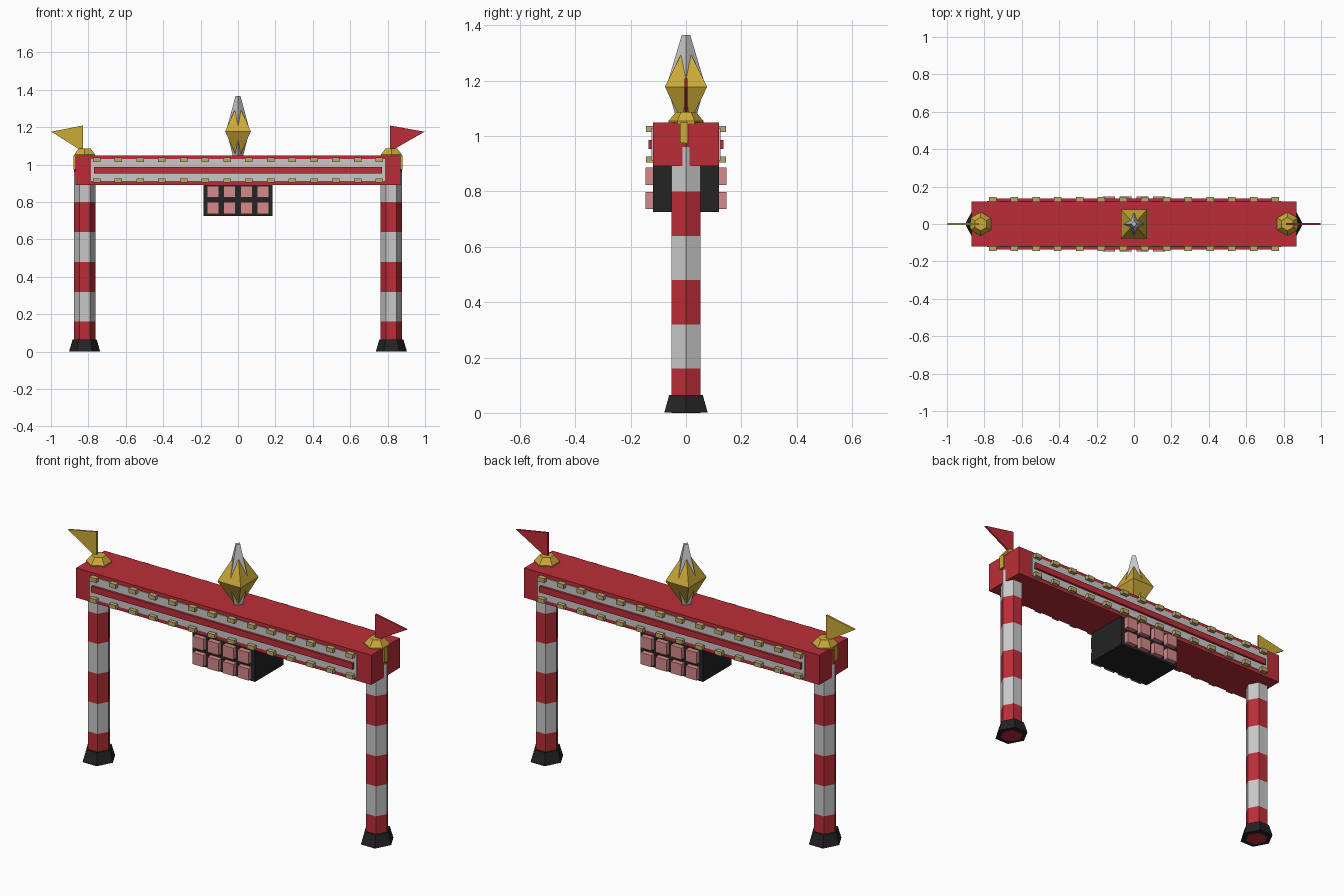
import bpy, bmesh
from math import cos, sin, pi, radians

cube = bpy.data.objects.get("Cube")
if cube:
    bpy.data.objects.remove(cube, do_unlink=True)


def material(name, rgb):
    m = bpy.data.materials.new(name)
    m.use_nodes = True
    m.diffuse_color = (*rgb, 1)
    m.node_tree.nodes["Principled BSDF"].inputs["Base Color"].default_value = (*rgb, 1)
    return m


RED = material("red", (0.5, 0.027, 0.038))
WHITE = material("light grey", (0.58, 0.58, 0.58))
GOLD = material("gold", (0.6, 0.4, 0.04))
BRASS = material("pale brass", (0.5, 0.4, 0.15))
PINK = material("pink", (0.66, 0.25, 0.25))
BLACK = material("black", (0.017, 0.017, 0.017))


def finish(name, bm, *mats):
    bmesh.ops.recalc_face_normals(bm, faces=bm.faces)
    mesh = bpy.data.meshes.new(name)
    bm.to_mesh(mesh)
    bm.free()
    for m in mats:
        mesh.materials.append(m)
    ob = bpy.data.objects.new(name, mesh)
    bpy.context.collection.objects.link(ob)
    return ob


def add_box(bm, x, y, z):
    """Add a box given its (min, max) on each axis."""
    verts = bmesh.ops.create_cube(bm, size=1)["verts"]
    for v in verts:
        v.co = [(a + b) / 2 + c * (b - a) for c, (a, b) in zip(v.co, (x, y, z))]


def box(name, mat, x, y, z):
    bm = bmesh.new()
    add_box(bm, x, y, z)
    return finish(name, bm, mat)


def lathe(name, mats, sides, rings, cx=0, turn=0, sx=1, rule=None):
    """Flat sided body from (radius, z) rings; rule picks a colour by height."""
    bm = bmesh.new()
    loops = []
    for r, z in rings:
        angles = [turn + 2 * pi * i / sides for i in range(sides)]
        loops.append([bm.verts.new((cx + sx * r * cos(a), r * sin(a), z)) for a in angles])
    for low, high in zip(loops, loops[1:]):
        for i in range(sides):
            j = (i + 1) % sides
            bm.faces.new((low[i], low[j], high[j], high[i]))
    bm.faces.new(loops[0])
    bm.faces.new(loops[-1])
    if rule:
        for f in bm.faces:
            f.material_index = rule(f.calc_center_median().z)
    return finish(name, bm, *mats)


# Crossbeam
box("crossbeam", RED, (-0.87, 0.87), (-0.12, 0.12), (0.892, 1.05))

# Beam panels, stripes and studs, and the lamp grid on both faces
for s, side in ((-1, "front"), (1, "back")):
    def depth(a, b):
        return tuple(sorted((s * a, s * b)))

    box(side + "_panel", WHITE, (-0.785, 0.785), depth(0.118, 0.124), (0.912, 1.03))
    box(side + "_stripe", RED, (-0.77, 0.77), depth(0.118, 0.136), (0.953, 0.986))
    studs = bmesh.new()
    for i in range(14):
        x = -0.756 + i * 0.1163
        for z in (0.915, 1.026):
            add_box(studs, (x - 0.02, x + 0.02), depth(0.118, 0.145), (z - 0.011, z + 0.011))
    finish(side + "_studs", studs, BRASS)

    lamps = bmesh.new()
    for i in range(4):
        x = (i - 1.5) * 0.0885
        for z in (0.768, 0.855):
            add_box(lamps, (x - 0.032, x + 0.032), depth(0.118, 0.147), (z - 0.031, z + 0.031))
    finish(side + "_lamps", lamps, PINK)

# Hanging lamp box
box("lamp_box", BLACK, (-0.185, 0.185), (-0.12, 0.12), (0.725, 0.895))

# Posts with feet, finials and flags
for s, side, flag_mat, flag_x in ((1, "left", RED, 0.812), (-1, "right", GOLD, -0.83)):
    cx = s * 0.82
    lathe(side + "_post", (RED, WHITE), 6, [(0.06, 0.16 * i) for i in range(7)] + [(0.06, 1.04)],
          cx, sx=0.95, rule=lambda z: int(z / 0.16) % 2 if z < 0.955 else 0)
    lathe(side + "_foot", [BLACK], 6, [(0.09, 0.002), (0.07, 0.065)], cx, sx=0.92)
    lathe(side + "_finial", [GOLD], 6, [(0.063, 1.045), (0.063, 1.055), (0.036, 1.087)],
          cx, turn=radians(90))
    box(side + "_end_clip", GOLD, sorted((s * 0.86, s * 0.88)), (-0.022, 0.007), (0.975, 1.05))

    flag = bmesh.new()
    corners = ((flag_x, 1.07), (flag_x, 1.209), (s * 0.998, 1.176))
    face = flag.faces.new([flag.verts.new((x, -0.005, z)) for x, z in corners])
    grown = bmesh.ops.extrude_face_region(flag, geom=[face])["geom"]
    for v in grown:
        if isinstance(v, bmesh.types.BMVert):
            v.co.y = 0.005
    finish(side + "_flag", flag, flag_mat)

# Central ornament: spike crossed with a square gem
lathe("centre_spike", [WHITE], 4, [(0.03, 1.045), (0.069, 1.185), (0.015, 1.366)], sx=0.9)
lathe("centre_gem", [GOLD], 4, [(0.016, 1.045), (0.108, 1.178), (0.004, 1.325)],
      turn=radians(45), sx=0.9)
